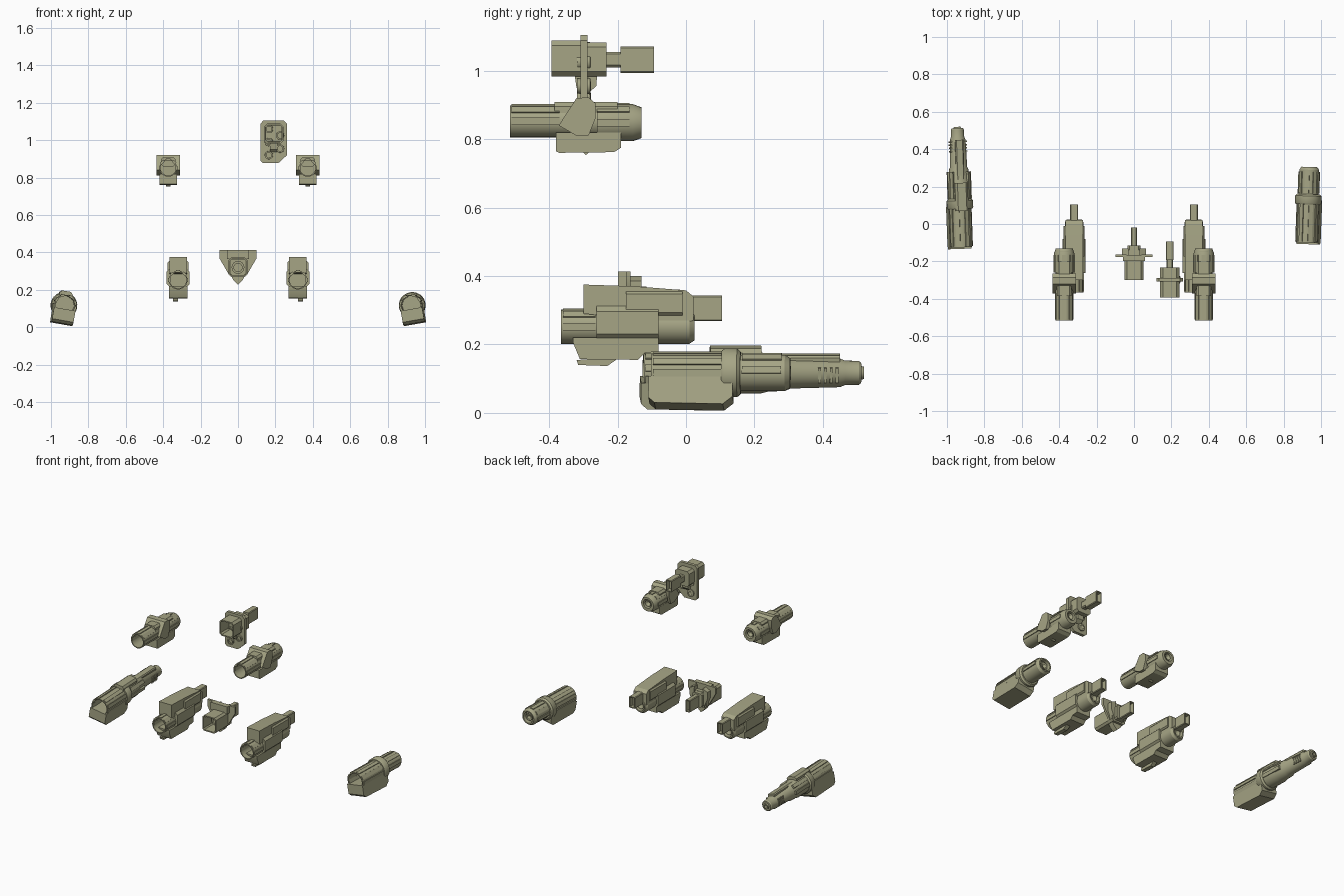
import bpy, bmesh, math
from mathutils import Matrix, Vector

if "Cube" in bpy.data.objects:
    bpy.data.objects.remove(bpy.data.objects["Cube"], do_unlink=True)

olive = bpy.data.materials.new("olive_grey")
olive.use_nodes = True
colour = (0.38, 0.375, 0.235, 1)
olive.diffuse_color = colour
olive.node_tree.nodes["Principled BSDF"].inputs["Base Color"].default_value = colour


def finish(name, bm, place):
    bm.transform(place)
    bmesh.ops.recalc_face_normals(bm, faces=bm.faces[:])
    mesh = bpy.data.meshes.new(name)
    bm.to_mesh(mesh)
    bm.free()
    mesh.materials.append(olive)
    for p in mesh.polygons:
        p.use_smooth = True
    mesh.set_sharp_from_angle(angle=math.radians(32))
    bpy.context.collection.objects.link(bpy.data.objects.new(name, mesh))


def lathe(name, place, profile, z=0, x=0, n=24):
    """Revolve (y, radius) points about a front-to-back axis."""
    bm = bmesh.new()
    verts = [bm.verts.new((x + r, y, z)) for y, r in profile]
    edges = [bm.edges.new(pair) for pair in zip(verts, verts[1:])]
    bmesh.ops.spin(bm, geom=verts + edges, cent=(x, 0, z), axis=(0, 1, 0),
                   angle=math.tau, steps=n, use_merge=False)
    bmesh.ops.remove_doubles(bm, verts=bm.verts[:], dist=0.0002)
    finish(name, bm, place)


def box(name, place, xs, ys, zs, bevel=0, hollow=0, depth=0.06, wall=0.008):
    """Box, its long edges chamfered; hollow = -1 or 1 opens the front or back."""
    bm = bmesh.new()
    size = Matrix.Diagonal((xs[1] - xs[0], ys[1] - ys[0], zs[1] - zs[0], 1))
    mid = Vector((sum(xs), sum(ys), sum(zs))) / 2
    bmesh.ops.create_cube(bm, size=1, matrix=Matrix.Translation(mid) @ size)
    if bevel:
        long_edges = [e for e in bm.edges
                      if abs((e.verts[0].co - e.verts[1].co).y) > 1e-5]
        bmesh.ops.bevel(bm, geom=long_edges, offset=bevel, segments=1,
                        affect='EDGES')
    if hollow:
        bm.normal_update()
        face = [f for f in bm.faces if f.normal.y * hollow > 0.9]
        bmesh.ops.inset_region(bm, faces=face, thickness=wall, use_even_offset=True)
        bmesh.ops.inset_region(bm, faces=face, thickness=0.001, depth=-depth)
    finish(name, bm, place)


def prism(name, place, points, span, axis):
    """Extrude an outline: (y, z) along x, or (x, z) along y."""
    bm = bmesh.new()
    put = (lambda p: (span[0], p[0], p[1])) if axis == 'X' else (lambda p: (p[0], span[0], p[1]))
    face = bm.faces.new([bm.verts.new(put(p)) for p in points])
    new = bmesh.ops.extrude_face_region(bm, geom=[face])["geom"]
    d = span[1] - span[0]
    bmesh.ops.translate(bm, vec=(d, 0, 0) if axis == 'X' else (0, d, 0),
                        verts=[v for v in new if isinstance(v, bmesh.types.BMVert)])
    finish(name, bm, place)


def ribs(name, place, radius, ys, z, angles):
    """Raised strips along a tube; angles are measured from the top."""
    for i, a in enumerate(angles):
        turn = Matrix.Translation((0, 0, z)) @ Matrix.Rotation(math.radians(a), 4, 'Y')
        box(f"{name}_{i}", place @ turn, (-0.011, 0.011), ys,
            (radius - 0.008, radius + 0.004))


def gun_tube(name, place, start, end, r, z=0, mouth=0.14):
    """Tube with a deep open mouth and a dished, chamfered back."""
    lathe(name, place, [(start + mouth, 0), (start + mouth, r - 0.006),
                        (start, r - 0.006), (start, r), (end - 0.015, r),
                        (end, r - 0.01), (end, r - 0.018),
                        (end - 0.025, r - 0.02), (end - 0.025, 0)], z)


def upper_gun(tag, m):
    z = 0.852
    gun_tube(tag + "_tube", m, -0.515, -0.13, 0.047, z)
    lathe(tag + "_rear_sleeve", m, [(-0.26, 0.03), (-0.26, 0.054), (-0.155, 0.054),
                                    (-0.13, 0.045), (-0.13, 0.032), (-0.16, 0.03)], 0.848)
    lathe(tag + "_nozzle", m, [(-0.16, 0), (-0.14, 0.012), (-0.136, 0.02), (-0.16, 0.02)], z)
    # Wedge collar and belly housing
    prism(tag + "_collar", m, [(-0.372, 0.84), (-0.32, 0.92), (-0.285, 0.922), (-0.265, 0.905),
                               (-0.265, 0.86), (-0.285, 0.81), (-0.32, 0.81)], (-0.064, 0.064), 'X')
    box(tag + "_top_cover", m, (-0.04, 0.04), (-0.385, -0.2), (0.86, 0.908), 0.012)
    prism(tag + "_belly", m, [(-0.38, 0.765), (-0.37, 0.76), (-0.21, 0.762), (-0.19, 0.775),
                              (-0.19, 0.82), (-0.38, 0.82)], (-0.047, 0.047), 'X')
    prism(tag + "_belly_pin", m, [(-0.305, 0.765), (-0.293, 0.753), (-0.28, 0.765)],
          (-0.012, 0.012), 'X')
    ribs(tag + "_front_rib", m, 0.046, (-0.51, -0.37), z, (-90, -45, 0, 45, 90))
    ribs(tag + "_rear_rib", m, 0.053, (-0.26, -0.165), 0.848, (-90, -45, 0, 45, 90))


def middle_gun(tag, m):
    z = 0.252
    gun_tube(tag + "_tube", m, -0.365, 0.025, 0.05, z)
    lathe(tag + "_sleeve", m, [(-0.26, 0.04), (-0.26, 0.058), (-0.08, 0.058), (-0.08, 0.04)], z)
    lathe(tag + "_nozzle", m, [(0, 0), (0.012, 0.012), (0.015, 0.022), (0, 0.022)], z)
    # Upper housing with side plates and rear connector
    prism(tag + "_upper_housing", m, [(-0.3, 0.29), (-0.3, 0.375), (-0.15, 0.37), (0, 0.358),
                                      (0.022, 0.34), (0.022, 0.27), (-0.02, 0.26)],
          (-0.046, 0.046), 'X')
    box(tag + "_side_plates", m, (-0.056, 0.056), (-0.175, -0.01), (0.285, 0.355), 0.008)
    box(tag + "_flank_plates", m, (-0.061, 0.061), (-0.262, -0.08), (0.215, 0.312), 0.015)
    box(tag + "_rear_connector", m, (-0.021, 0.021), (0, 0.105), (0.268, 0.343), 0.004, 1, 0.03, 0.006)
    # Belly housing and fin
    prism(tag + "_belly", m, [(-0.33, 0.205), (-0.31, 0.157), (-0.14, 0.155), (-0.12, 0.175),
                              (-0.08, 0.18), (-0.08, 0.22), (-0.33, 0.22)], (-0.05, 0.05), 'X')
    prism(tag + "_fin", m, [(-0.32, 0.155), (-0.315, 0.14), (-0.23, 0.137), (-0.2, 0.158)],
          (0, 0.028), 'X')
    ribs(tag + "_rib", m, 0.049, (-0.36, -0.265), z, (-90, -45, 0, 45, 90))


def side_gun(tag, m, shift, long):
    gun_tube(tag + "_tube", m, shift - 0.1, shift + 0.13, 0.057)
    ribs(tag + "_rib", m, 0.057, (shift - 0.095, shift + 0.11), 0, (-100, -65, -25, 25, 65, 100))
    c = shift + 0.105
    lathe(tag + "_collar", m, [(c, 0.04), (c, 0.066), (c + 0.008, 0.071), (c + 0.045, 0.071),
                               (c + 0.055, 0.062), (c + 0.055, 0.04)])
    prism(tag + "_belly", m, [(shift + y, z) for y, z in (
        (-0.108, -0.02), (-0.108, -0.082), (-0.09, -0.098), (0.11, -0.102),
        (0.138, -0.08), (0.138, -0.035), (0.115, -0.02))], (-0.058, 0.058), 'X')
    if not long:
        gun_tube(tag + "_rear_barrel", m, 0.14, 0.305, 0.053, 0, 0.02)
        lathe(tag + "_nozzle", m, [(0.28, 0), (0.295, 0.012), (0.297, 0.022), (0.28, 0.022)])
        ribs(tag + "_rear_rib", m, 0.053, (0.165, 0.28), 0, (-90, -45, 0, 45, 90))
        return
    # Stepped long barrel with vents and top cover
    lathe(tag + "_long_barrel", m, [
        (0.12, 0), (0.12, 0.06), (0.22, 0.06), (0.24, 0.055), (0.29, 0.053), (0.305, 0.046),
        (0.45, 0.042), (0.465, 0.036), (0.505, 0.035), (0.512, 0.03), (0.512, 0.02),
        (0.52, 0.018), (0.52, 0.01), (0.495, 0.009), (0.495, 0)])
    box(tag + "_top_cover", m, (-0.035, 0.035), (0.07, 0.22), (0.04, 0.077), 0.012)
    box(tag + "_barrel_rail", m, (-0.022, 0.022), (0.21, 0.45), (0.02, 0.054), 0.006)
    ribs(tag + "_mid_rib", m, 0.06, (0.135, 0.28), 0, (-90, -50, 50, 90))
    for i in range(4):
        y = 0.385 + i * 0.017
        box(f"{tag}_vent_{i}", m, (-0.046, 0.046), (y, y + 0.008), (-0.022, 0.022))


for side, s in (("left", 1), ("right", -1)):
    mirror = Matrix.Diagonal((s, 1, 1, 1))
    upper_gun(side + "_upper_gun", mirror @ Matrix.Translation((0.373, 0, 0)))
    middle_gun(side + "_middle_gun", mirror @ Matrix.Translation((0.32, 0, 0)))
    tilt = Matrix.Rotation(math.radians(-2), 4, 'Z') @ Matrix.Rotation(math.radians(-10), 4, 'Y')
    side_gun(side + "_outer_gun", mirror @ Matrix.Translation((0.927, 0, 0.117)) @ tilt,
             0 if s > 0 else -0.025, s < 0)

# Centre mount: open box, winged plate and tail
I = Matrix.Identity(4)
box("centre_box", I, (-0.05, 0.05), (-0.3, -0.14), (0.27, 0.372), 0.012, -1, 0.1)
lathe("centre_socket", I, [(-0.2, 0.022), (-0.23, 0.022), (-0.23, 0.034), (-0.2, 0.034)], 0.32)
prism("centre_keel", I, [(-0.05, 0.3), (0.05, 0.3), (0.024, 0.25), (0, 0.228), (-0.024, 0.25)],
      (-0.19, -0.155), 'Y')
box("centre_rear_block", I, (-0.035, 0.035), (-0.15, -0.115), (0.28, 0.37), 0.01)
box("centre_tail", I, (-0.016, 0.016), (-0.12, -0.018), (0.28, 0.36), 0.004, 1, 0.03, 0.005)
box("centre_top_bar", I, (-0.06, 0.06), (-0.198, -0.165), (0.365, 0.413))
for side, s in (("left", 1), ("right", -1)):
    m = Matrix.Diagonal((s, 1, 1, 1))
    prism(side + "_wing", m, [(0.04, 0.413), (0.1, 0.413), (0.1, 0.37), (0.045, 0.275)],
          (-0.176, -0.162), 'Y')
    prism(side + "_wing_root", m, [(0.03, 0.4), (0.065, 0.385), (0.065, 0.34), (0.04, 0.28)],
          (-0.165, -0.13), 'Y')

# Top launcher: clipped plate with sockets, open box, neck and tail
prism("launcher_plate", I, [(0.12, 0.89), (0.135, 0.877), (0.215, 0.877), (0.262, 0.92),
                            (0.262, 1.088), (0.245, 1.105), (0.135, 1.105), (0.12, 1.088)],
      (-0.308, -0.288), 'Y')
box("launcher_box", I, (0.14, 0.242), (-0.393, -0.3), (0.983, 1.088), 0.014, -1, 0.085)
box("launcher_rear_box", I, (0.14, 0.242), (-0.3, -0.232), (0.983, 1.083), 0.014)
box("launcher_neck", I, (0.173, 0.209), (-0.24, -0.185), (1.01, 1.055), 0.006)
box("launcher_tail", I, (0.17, 0.212), (-0.192, -0.093), (0.994, 1.07), 0.004, 1, 0.03, 0.006)
for i in range(5):
    lathe(f"launcher_socket_{i}", I, [(-0.3, 0), (-0.3, 0.014), (-0.318, 0.014), (-0.318, 0.022),
                                      (-0.28, 0.024), (-0.278, 0.012), (-0.285, 0)],
          1.06 - i * 0.035, 0.165 + 0.06 * (i % 2), 16)
prism("launcher_lug", I, [(-0.325, 0.985), (-0.32, 0.95), (-0.305, 0.935), (-0.285, 0.935),
                          (-0.262, 0.955), (-0.26, 0.985)], (0.17, 0.212), 'X')
